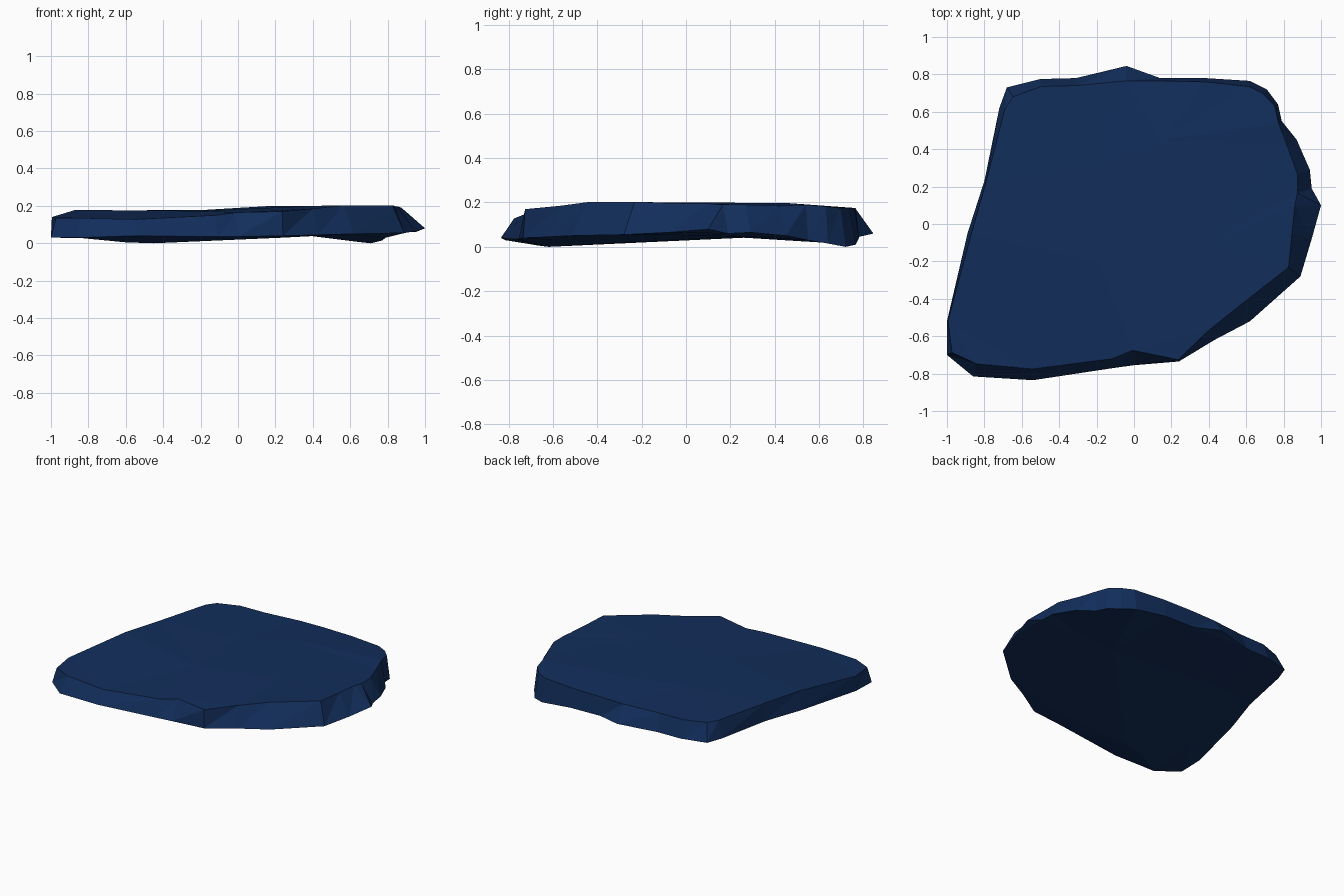
import bpy, bmesh
from mathutils import Vector
from mathutils.geometry import delaunay_2d_cdt

# Slab outline, counter-clockwise: x, y, lower edge z, top edge inset, top edge z
OUTLINE = [
    (-1.00, -0.70, .03, .03, .135), (-0.86, -0.815, .03, .07, .135), (-0.54, -0.835, .04, .06, .128),
    (-0.11, -0.77, .035, .05, .15), (0.00, -0.755, .035, .08, .165), (0.24, -0.735, .04, .01, .17),
    (0.43, -0.62, .045, .06, .185), (0.62, -0.52, .05, .10, .202), (0.89, -0.28, .055, .08, .203),
    (0.95, -0.08, .065, .11, .197), (1.00, 0.10, .08, .14, .195), (0.95, 0.19, .06, .08, .19),
    (0.94, 0.29, .065, .07, .19), (0.87, 0.45, .05, .06, .185), (0.79, 0.55, .03, .02, .19),
    (0.77, 0.64, .015, .02, .182), (0.71, 0.72, .0, .03, .175), (0.62, 0.765, .01, .03, .175),
    (0.38, 0.78, .04, .02, .175), (0.14, 0.78, .045, .015, .175), (-0.04, 0.845, .06, .08, .172),
    (-0.31, 0.78, .05, .04, .17), (-0.50, 0.775, .05, .04, .17), (-0.68, 0.73, .05, .06, .17),
    (-0.72, 0.62, .05, .03, .172), (-0.80, 0.23, .05, .01, .176), (-0.89, -0.05, .045, .02, .178),
    (-1.00, -0.52, .035, .005, .14),
]
# Gentle undulation inside the two broad faces
TOP_BUMPS = [(.15, .45, .198), (.4, -.1, .2), (-.2, .3, .177), (-.2, -.2, .173)]
BASE_BUMPS = [(-.45, -.62, .0), (-.6, -.66, .005), (.24, -.6, .03), (.35, .2, .045),
              (-.5, .3, .043), (-.8, -.4, .028), (.62, .2, .05)]


def fill(bm, ring, bumps, flip):
    """Triangulate a closed ring together with its interior points."""
    verts = ring + [bm.verts.new(p) for p in bumps]
    n = len(ring)
    out = delaunay_2d_cdt([v.co.xy for v in verts],
                          [(i, (i + 1) % n) for i in range(n)],
                          [list(range(n))], 1, 1e-6)
    origin = out[3]
    for tri in out[2]:
        f = [verts[origin[i][0]] for i in tri]
        bm.faces.new(f[::-1] if flip else f)


bm = bmesh.new()
low, high = [], []
count = len(OUTLINE)
for i, (x, y, z, inset, zt) in enumerate(OUTLINE):
    tangent = Vector(OUTLINE[(i + 1) % count][:2]) - Vector(OUTLINE[i - 1][:2])
    inward = Vector((-tangent.y, tangent.x)).normalized()
    low.append(bm.verts.new((x, y, z)))
    high.append(bm.verts.new((x + inward.x * inset, y + inward.y * inset, zt)))

# Chipped rim
for i in range(count):
    j = (i + 1) % count
    bm.faces.new((low[i], low[j], high[j]))
    bm.faces.new((low[i], high[j], high[i]))

# Broad upper and lower faces
fill(bm, high, TOP_BUMPS, False)
fill(bm, low, BASE_BUMPS, True)
bmesh.ops.recalc_face_normals(bm, faces=bm.faces)

mesh = bpy.data.meshes.new("stone_slab")
bm.to_mesh(mesh)
bm.free()
slab = bpy.data.objects.new("stone_slab", mesh)
bpy.context.collection.objects.link(slab)

mat = bpy.data.materials.new("dark_blue_stone")
mat.diffuse_color = (.006, .027, .105, 1)
mesh.materials.append(mat)
